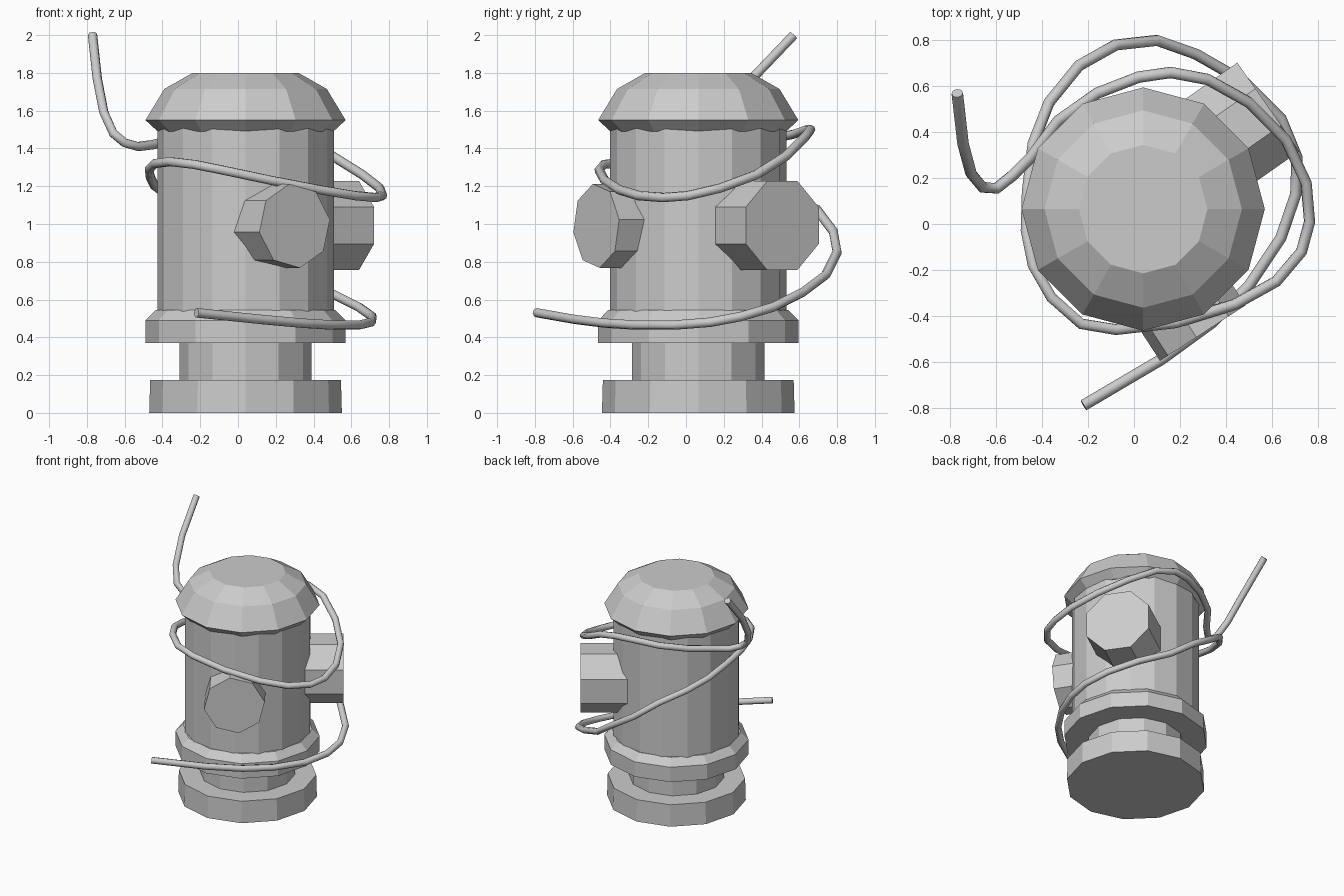
import bpy, bmesh
from math import sin, cos, pi, radians
from mathutils import Matrix, Vector

if "Cube" in bpy.data.objects:
    bpy.data.objects.remove(bpy.data.objects["Cube"])

CX, CY = 0.04, 0.065   # hydrant axis


def make_object(name, bm):
    bmesh.ops.recalc_face_normals(bm, faces=bm.faces)
    mesh = bpy.data.meshes.new(name)
    bm.to_mesh(mesh)
    bm.free()
    ob = bpy.data.objects.new(name, mesh)
    bpy.context.collection.objects.link(ob)
    return ob


def lathe(name, profile, sides, matrix, turn=0.0):
    """Closed flat-faced solid from (radius, height) rings."""
    bm = bmesh.new()
    rings = []
    for r, z in profile:
        rings.append([bm.verts.new(matrix @ Vector((
            r * cos(turn + 2 * pi * i / sides),
            r * sin(turn + 2 * pi * i / sides), z))) for i in range(sides)])
    for a, b in zip(rings, rings[1:]):
        for i in range(sides):
            j = (i + 1) % sides
            bm.faces.new((a[i], a[j], b[j], b[i]))
    bm.faces.new(rings[0])
    bm.faces.new(rings[-1])
    return make_object(name, bm)


axis = Matrix.Translation((CX, CY, 0))

# Stacked body parts
lathe("base", [(0.51, 0), (0.505, 0.175)], 12, axis)
lathe("neck", [(0.35, 0.17), (0.35, 0.38)], 12, axis)
lathe("collar", [(0.53, 0.37), (0.53, 0.49), (0.475, 0.545)], 12, axis)
lathe("barrel", [(0.467, 0.53), (0.467, 1.51)], 16, axis)
lathe("cap", [(0.465, 1.49), (0.53, 1.55), (0.43, 1.715), (0.28, 1.80)], 12, axis)


# Side outlets: eight-sided stubs pointing outward
def outlet(name, face_centre, angle, radius, depth, turn):
    d = Vector((cos(angle), sin(angle), 0))
    rot = d.to_track_quat('Z', 'Y').to_matrix().to_4x4()
    lathe(name, [(radius, -depth), (radius, 0)], 8,
          Matrix.Translation(face_centre) @ rot, turn)


outlet("front_outlet", (0.30, -0.475, 0.99), radians(-57), 0.225, 0.35, 0.15)
outlet("rear_outlet", (0.585, 0.51, 0.992), radians(35), 0.255, 0.40, pi / 8)

# Loose cable winding twice around the barrel
path = [
    (-0.77, 0.57, 2.00), (-0.745, 0.35, 1.77), (-0.71, 0.22, 1.59),
    (-0.66, 0.16, 1.48), (-0.60, 0.155, 1.43), (-0.53, 0.21, 1.41),
    (-0.45, 0.29, 1.42), (-0.33, 0.45, 1.45), (-0.16, 0.57, 1.475),
    (0.02, 0.64, 1.50), (0.16, 0.66, 1.50), (0.32, 0.63, 1.46),
    (0.50, 0.53, 1.36), (0.66, 0.37, 1.26), (0.75, 0.18, 1.19),
    (0.765, 0.01, 1.15), (0.73, -0.12, 1.14), (0.62, -0.25, 1.15),
    (0.44, -0.35, 1.18), (0.18, -0.43, 1.23), (-0.08, -0.46, 1.285),
    (-0.23, -0.435, 1.315), (-0.36, -0.32, 1.33), (-0.44, -0.18, 1.32),
    (-0.47, -0.03, 1.29), (-0.465, 0.14, 1.25), (-0.44, 0.35, 1.20),
    (-0.37, 0.53, 1.15), (-0.24, 0.69, 1.08), (-0.08, 0.78, 0.96),
    (0.10, 0.80, 0.85), (0.27, 0.74, 0.73), (0.48, 0.62, 0.64),
    (0.64, 0.46, 0.56), (0.71, 0.29, 0.51), (0.705, 0.13, 0.48),
    (0.64, -0.06, 0.465), (0.50, -0.27, 0.465), (0.34, -0.43, 0.475),
    (0.12, -0.59, 0.495), (-0.22, -0.79, 0.53)]
curve = bpy.data.curves.new("cable_path", 'CURVE')
curve.dimensions = '3D'
curve.bevel_depth = 0.025
curve.bevel_resolution = 2
curve.use_fill_caps = True
spline = curve.splines.new('POLY')
spline.points.add(len(path) - 1)
for point, co in zip(spline.points, path):
    point.co = (*co, 1)
cable = bpy.data.objects.new("cable", curve)
bpy.context.collection.objects.link(cable)
